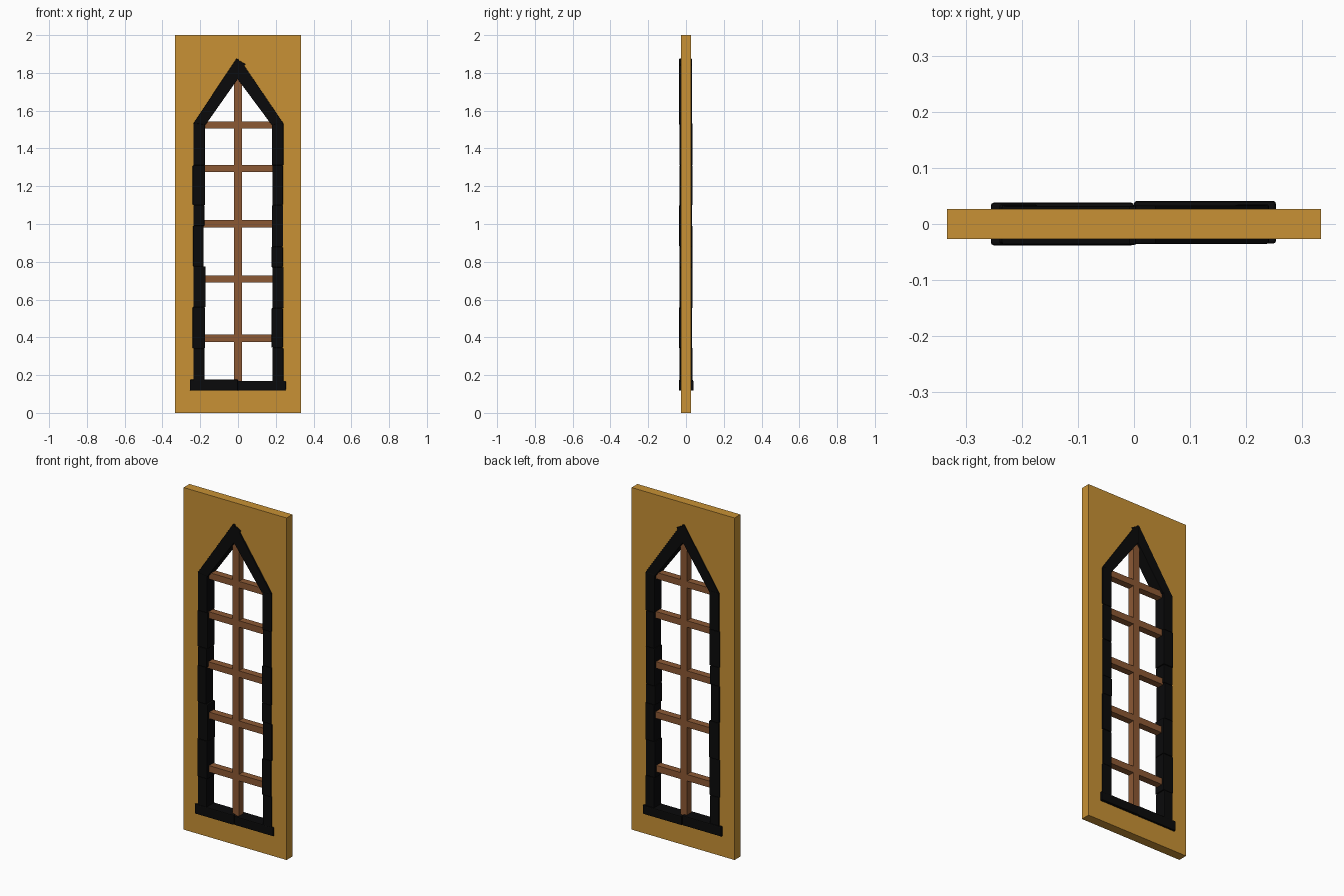
import bpy, bmesh

if "Cube" in bpy.data.objects:
    bpy.data.objects.remove(bpy.data.objects["Cube"])


def material(name, rgb):
    m = bpy.data.materials.new(name)
    m.diffuse_color = (*rgb, 1)
    m.use_nodes = True
    m.node_tree.nodes["Principled BSDF"].inputs["Base Color"].default_value = m.diffuse_color
    return m


OCHRE = material("ochre_wall", (0.58, 0.285, 0.035))
BLACK = material("black_stone", (0.003, 0.003, 0.0032))
BROWN = material("brown_wood", (0.26, 0.098, 0.034))


def finish(name, bm, mat, bevel=0):
    bmesh.ops.recalc_face_normals(bm, faces=bm.faces[:])
    me = bpy.data.meshes.new(name)
    bm.to_mesh(me)
    bm.free()
    me.materials.append(mat)
    ob = bpy.data.objects.new(name, me)
    bpy.context.collection.objects.link(ob)
    if bevel:
        mod = ob.modifiers.new("worn_edges", 'BEVEL')
        mod.width = bevel
        mod.segments = 2
    return ob


def prism(name, pts, y0, y1, mat, bevel=0):
    """Extrude an xz outline from y0 to y1."""
    bm = bmesh.new()
    a = [bm.verts.new((x, y0, z)) for x, z in pts]
    b = [bm.verts.new((x, y1, z)) for x, z in pts]
    bm.faces.new(a)
    bm.faces.new(b[::-1])
    for i in range(len(pts)):
        j = (i + 1) % len(pts)
        bm.faces.new((a[i], b[i], b[j], a[j]))
    return finish(name, bm, mat, bevel)


def box(name, x0, x1, y0, y1, z0, z1, mat, bevel=0):
    return prism(name, [(x0, z0), (x1, z0), (x1, z1), (x0, z1)], y0, y1, mat, bevel)


# wall panel with a pointed opening
outer = [(-.333, 0), (.333, 0), (.333, 2), (0, 2), (-.333, 2)]
inner = [(-.205, .15), (.205, .15), (.205, 1.53), (0, 1.82), (-.205, 1.53)]
bm = bmesh.new()
rings = [[bm.verts.new((x, y, z)) for x, z in loop]
         for loop, y in ((outer, -.027), (outer, .027), (inner, .027), (inner, -.027))]
for k in range(4):
    r, s = rings[k], rings[(k + 1) % 4]
    for i in range(5):
        j = (i + 1) % 5
        bm.faces.new((r[i], r[j], s[j], s[i]))
finish("wall_panel", bm, OCHRE)

# jamb stones: top height, inner x, outer x, depth shift
left = [(.34, .178, .236, 0), (.56, .174, .240, -.001), (.775, .172, .236, .001),
        (.99, .182, .238, 0), (1.10, .178, .236, -.001), (1.31, .174, .240, .001),
        (1.535, .175, .236, 0)]
right = [(.345, .182, .240, .001), (.555, .178, .237, -.001), (.77, .182, .241, .001),
         (.88, .178, .237, 0), (1.10, .180, .239, -.001), (1.31, .182, .237, .001),
         (1.535, .180, .240, 0)]
for side, sx, stones in (("left", -1, left), ("right", 1, right)):
    z = .165
    for n, (top, xi, xo, dy) in enumerate(stones):
        box(f"{side}_jamb_stone_{n + 1}", *sorted((sx * xi, sx * xo)),
            -.035 + dy, .034 + dy, z, top, BLACK, .004)
        z = top

# gable stones meeting at the apex
prism("left_gable_stone", [(-.236, 1.533), (-.172, 1.525), (.004, 1.775), (.004, 1.872), (-.008, 1.876)],
      -.037, .032, BLACK, .003)
prism("right_gable_stone", [(.240, 1.533), (.178, 1.525), (-.004, 1.770), (-.004, 1.866), (.012, 1.862),
                            (.040, 1.846), (.033, 1.838)],
      -.036, .033, BLACK, .003)

# sill stones
box("left_sill_stone", -.255, 0, -.038, .038, .118, .176, BLACK, .005)
box("right_sill_stone", 0, .253, -.035, .041, .118, .170, BLACK, .005)

# wooden glazing bars
box("vertical_bar", -.02, .02, -.021, .021, .16, 1.80, BROWN)
for n, z in enumerate((.395, .708, 1.001, 1.294, 1.524)):
    box(f"cross_bar_{n + 1}", -.185, .185, -.02, .02, z - .019, z + .019, BROWN)
